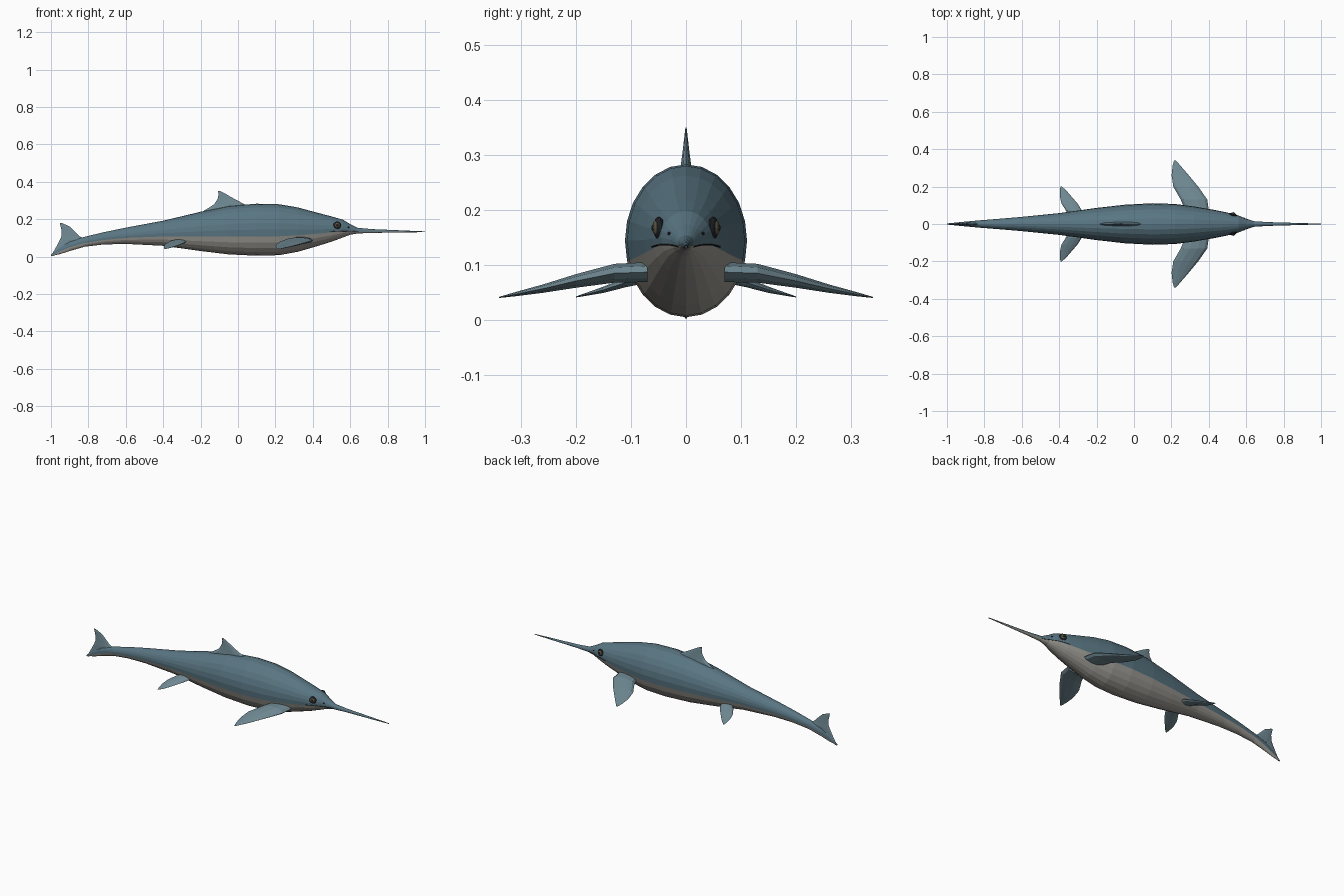
import bpy, bmesh
from math import sin, cos, pi
from mathutils import Vector

if "Cube" in bpy.data.objects:
    bpy.data.objects.remove(bpy.data.objects["Cube"])


def material(name, r, g, b):
    m = bpy.data.materials.new(name)
    m.diffuse_color = (r, g, b, 1)
    m.use_nodes = True
    m.node_tree.nodes["Principled BSDF"].inputs["Base Color"].default_value = m.diffuse_color
    return m


BACK = material("back_blue", 0.10, 0.18, 0.225)
BELLY = material("belly_grey", 0.34, 0.33, 0.30)
FIN = material("fin_blue", 0.16, 0.25, 0.29)
DARK = material("dark", 0.012, 0.014, 0.016)
IRIS = material("iris", 0.10, 0.085, 0.05)


def loft(name, rings, mats, pick=lambda i: 0):
    """Skin a list of equal closed rings, with capped ends."""
    bm = bmesh.new()
    vs = [[bm.verts.new(p) for p in r] for r in rings]
    n = len(rings[0])
    for a, b in zip(vs, vs[1:]):
        for i in range(n):
            f = bm.faces.new((a[i], a[(i + 1) % n], b[(i + 1) % n], b[i]))
            f.material_index = pick(i)
    bm.faces.new(vs[0])
    bm.faces.new(vs[-1])
    bmesh.ops.recalc_face_normals(bm, faces=bm.faces)
    me = bpy.data.meshes.new(name)
    bm.to_mesh(me)
    bm.free()
    for m in mats:
        me.materials.append(m)
    ob = bpy.data.objects.new(name, me)
    bpy.context.collection.objects.link(ob)
    return ob


# Body stations: x, top z, bottom z, half width
BODY = [(-1.0, .010, .003, .003), (-.95, .055, .014, .008), (-.90, .083, .030, .013),
        (-.82, .106, .053, .020), (-.72, .130, .065, .028), (-.60, .155, .068, .038),
        (-.40, .192, .058, .058), (-.20, .240, .030, .086), (-.05, .271, .012, .103),
        (.10, .283, .005, .111), (.22, .280, .008, .107), (.32, .263, .026, .094),
        (.42, .236, .055, .077), (.50, .215, .080, .061), (.56, .198, .102, .045),
        (.60, .174, .117, .028), (.64, .154, .124, .015), (.72, .147, .127, .010),
        (.86, .141, .129, .006), (1.0, .135, .131, .002)]
SIDES = 24


def section(x):
    for a, b in zip(BODY, BODY[1:]):
        if x <= b[0]:
            t = (x - a[0]) / (b[0] - a[0])
            return [p + (q - p) * t for p, q in zip(a, b)]


def skin_y(x, z):
    """Half width of the body at a given x and z."""
    _, t, b, w = section(x)
    s = (z - (t + b) / 2) / ((t - b) / 2)
    return w * max(0, 1 - s * s) ** 0.5


rings = []
for x, t, b, w in BODY:
    rings.append([(x, w * cos(2 * pi * i / SIDES),
                   (t + b) / 2 + (t - b) / 2 * sin(2 * pi * i / SIDES)) for i in range(SIDES)])
# pale belly strips on the lower part of the ring
loft("body", rings, [BACK, BELLY], lambda i: 1 if 13 <= i <= 22 else 0)


def blade(name, stations, place):
    """Fin from stations: (place args), leading x, trailing x, half thickness."""
    rings = []
    for *pos, lead, trail, h in stations:
        c, r = (lead + trail) / 2, (lead - trail) / 2
        rings.append([place(pos, c + r * cos(2 * pi * i / 10), h * sin(2 * pi * i / 10))
                      for i in range(10)])
    return loft(name, rings, [FIN])


# Upright fins: z, leading x, trailing x, half thickness
upright = lambda p, x, o: (x, o, p[0])
blade("dorsal_fin", [(.235, .08, -.20, .013), (.262, .06, -.155, .012), (.28, .035, -.127, .010),
                     (.31, -.022, -.108, .006), (.335, -.065, -.104, .003),
                     (.35, -.094, -.107, .001)], upright)
blade("tail_fin", [(.003, -.99, -1.0, .002), (.05, -.88, -.973, .006), (.09, -.815, -.952, .008),
                   (.11, -.848, -.944, .006), (.14, -.878, -.943, .004),
                   (.163, -.903, -.949, .003), (.18, -.943, -.953, .001)], upright)

# Paired flippers: y, z, leading x, trailing x, half thickness
FRONT = [(.07, .087, .40, .275, .019), (.13, .085, .392, .25, .018), (.20, .071, .343, .21, .013),
         (.26, .057, .293, .201, .008), (.31, .047, .25, .206, .004), (.34, .041, .224, .214, .001)]
HIND = [(.04, .083, -.272, -.345, .013), (.075, .078, -.28, -.366, .012),
        (.11, .068, -.302, -.388, .009), (.15, .055, -.337, -.397, .006),
        (.18, .047, -.363, -.396, .003), (.20, .042, -.386, -.393, .001)]


def tube(name, pts, r, mat):
    cu = bpy.data.curves.new(name, "CURVE")
    cu.dimensions = "3D"
    cu.bevel_depth = r
    cu.bevel_resolution = 1
    sp = cu.splines.new("POLY")
    sp.points.add(len(pts) - 1)
    for p, co in zip(sp.points, pts):
        p.co = (*co, 1)
    cu.materials.append(mat)
    bpy.context.collection.objects.link(bpy.data.objects.new(name, cu))


def ball(name, loc, scale, mat, turn=0):
    bpy.ops.mesh.primitive_uv_sphere_add(segments=16, ring_count=10, radius=1, location=loc)
    ob = bpy.context.object
    ob.name = name
    ob.scale = scale
    ob.rotation_euler = (0, 0, turn)
    ob.data.materials.append(mat)


for side, s in (("right", -1), ("left", 1)):
    place = lambda p, x, o: (x, s * p[0], p[1] + o)
    blade("front_flipper_" + side, FRONT, place)
    blade("hind_flipper_" + side, HIND, place)

    # Eye: dark socket, iris and pupil stacked outwards
    turn = -s * 0.22
    out = Vector((.22, s, .1)).normalized()
    eye = Vector((.53, s * (skin_y(.53, .167) - .001), .167))
    ball("eye_socket_" + side, eye, (.021, .009, .021), DARK, turn)
    ball("iris_" + side, eye + out * .004, (.014, .008, .014), IRIS, turn)
    ball("pupil_" + side, eye + out * .008, (.007, .006, .007), DARK, turn)

    # Nostril and mouth line on the skin
    ball("nostril_" + side, (.59, s * skin_y(.59, .157), .157), (.005, .003, .003), DARK, turn)
    pts = []
    for i in range(10):
        x = .49 + .017 * i
        z = .133 + .004 * sin(pi * i / 9)
        pts.append((x, s * skin_y(x, z), z))
    tube("mouth_line_" + side, pts, .0014, DARK)
